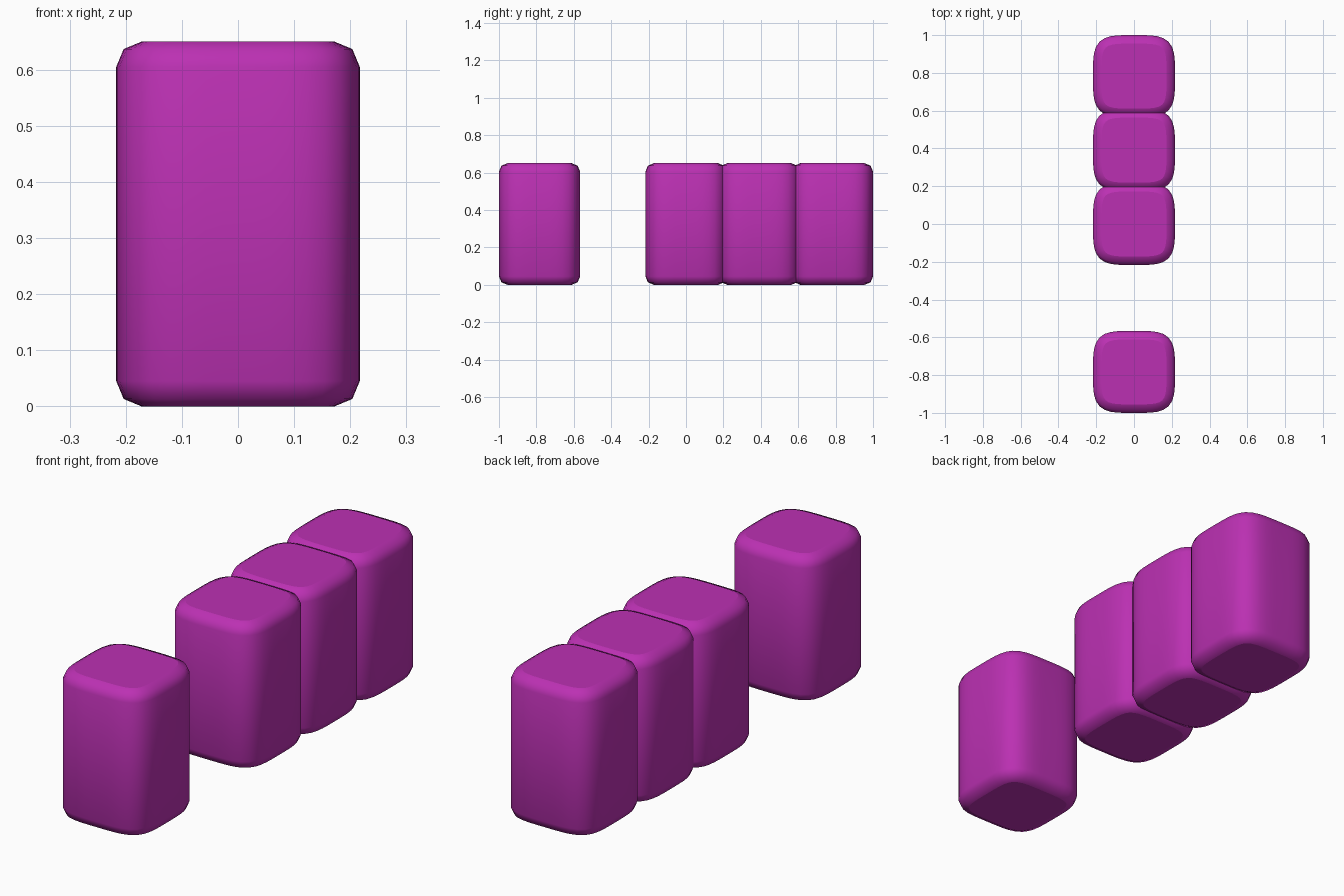
import bpy, bmesh, math

if "Cube" in bpy.data.objects:
    bpy.data.objects.remove(bpy.data.objects["Cube"])

HALF, HEIGHT, BEVEL, POWER, SIDES = 0.217, 0.65, 0.045, 4.0, 48

mat = bpy.data.materials.new("magenta")
mat.diffuse_color = (0.5, 0.03, 0.45, 1)
mat.use_nodes = True
mat.node_tree.nodes["Principled BSDF"].inputs["Base Color"].default_value = mat.diffuse_color


def squircle(i):
    # point on a rounded-square outline
    a = 2 * math.pi * i / SIDES
    c, s = math.cos(a), math.sin(a)
    r = HALF / (abs(c) ** POWER + abs(s) ** POWER) ** (1 / POWER)
    return r * c, r * s


def block(name, y):
    # extruded rounded square with its top and bottom rims bevelled
    bm = bmesh.new()
    base = bm.faces.new([bm.verts.new((*squircle(i), 0)) for i in range(SIDES)])
    ext = bmesh.ops.extrude_face_region(bm, geom=[base], use_keep_orig=True)
    top = [v for v in ext["geom"] if isinstance(v, bmesh.types.BMVert)]
    bmesh.ops.translate(bm, verts=top, vec=(0, 0, HEIGHT))
    bmesh.ops.recalc_face_normals(bm, faces=bm.faces[:])
    rims = [e for e in bm.edges if abs(e.verts[0].co.z - e.verts[1].co.z) < 1e-5]
    bmesh.ops.bevel(bm, geom=rims, offset=BEVEL, segments=2, profile=0.5,
                    affect='EDGES')
    for f in bm.faces:
        f.smooth = len(f.verts) <= 4
    bmesh.ops.recalc_face_normals(bm, faces=bm.faces[:])
    me = bpy.data.meshes.new(name)
    bm.to_mesh(me)
    bm.free()
    me.materials.append(mat)
    ob = bpy.data.objects.new(name, me)
    ob.location.y = y
    bpy.context.collection.objects.link(ob)


# one separate block at the front, three touching blocks behind
for name, y in (("front_block", -0.783), ("middle_block", 0.0),
                ("rear_block", 0.3915), ("back_block", 0.783)):
    block(name, y)
